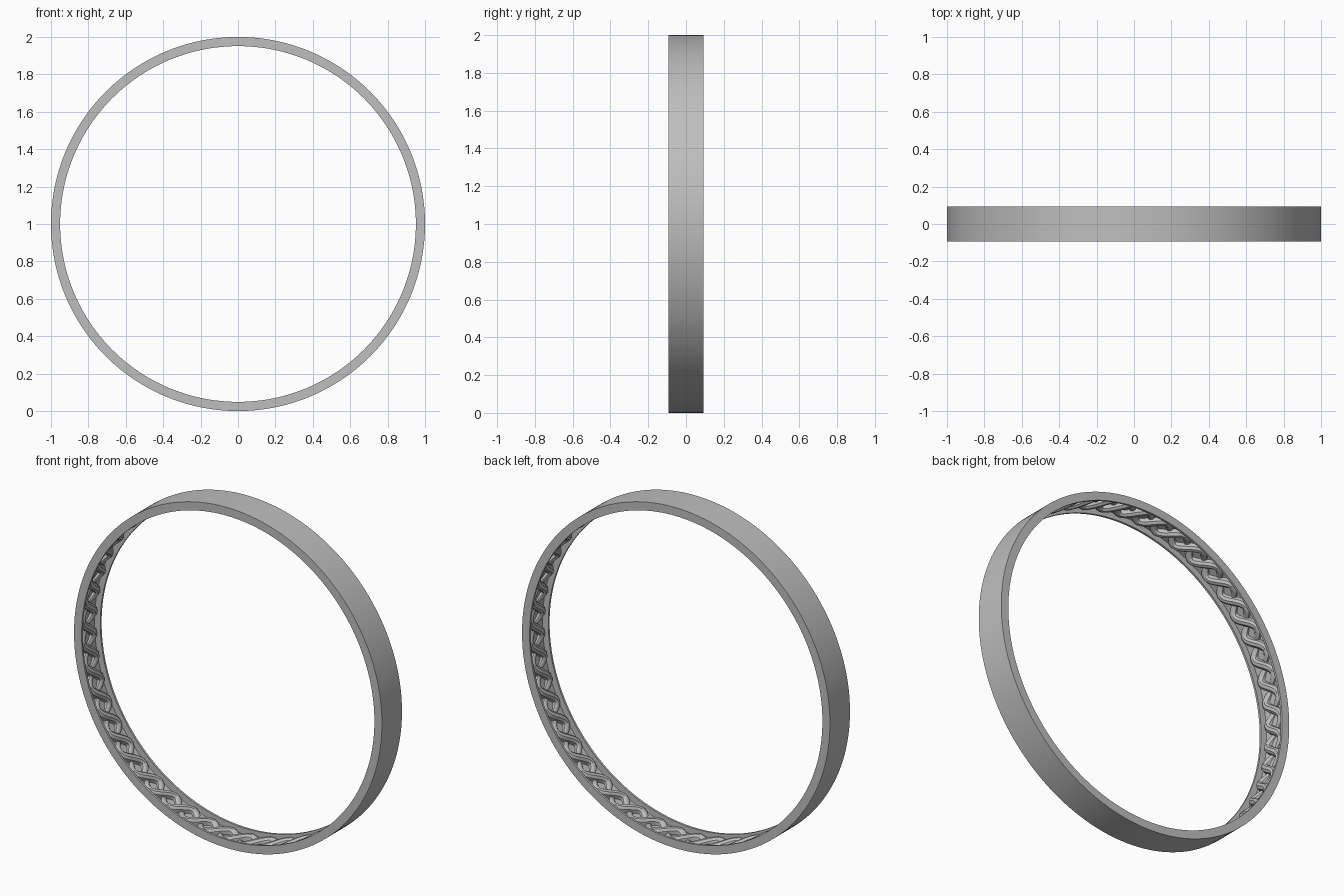
import bpy, bmesh
from math import sin, cos, pi, tau, hypot

cube = bpy.data.objects.get("Cube")
if cube:
    bpy.data.objects.remove(cube)

R_OUT, R_IN, R_FLOOR = 1.0, 0.951, 0.988
HALF_W, RIM = 0.093, 0.012
LINKS, SEGMENTS = 48, 192
PITCH = tau * R_IN / LINKS

metal = bpy.data.materials.new("grey_metal")
metal.use_nodes = True
grey = (0.52, 0.52, 0.52, 1)
metal.diffuse_color = grey
metal.node_tree.nodes["Principled BSDF"].inputs["Base Color"].default_value = grey


def place(angle, y, r):
    """Point on the band: angle around it, y across it, r from its axis."""
    return (r * cos(angle), y, 1 + r * sin(angle))


def skin(bm, rows, closed):
    """Join rows of vertices (each row a closed loop) with quads."""
    n = len(rows[0])
    for i in range(len(rows) if closed else len(rows) - 1):
        a, b = rows[i], rows[(i + 1) % len(rows)]
        for j in range(n):
            k = (j + 1) % n
            bm.faces.new((a[j], a[k], b[k], b[j]))
    if not closed:
        bm.faces.new(rows[0])
        bm.faces.new(rows[-1])


def finish(bm, name, angle):
    bmesh.ops.recalc_face_normals(bm, faces=bm.faces)
    mesh = bpy.data.meshes.new(name)
    bm.to_mesh(mesh)
    bm.free()
    obj = bpy.data.objects.new(name, mesh)
    bpy.context.collection.objects.link(obj)
    mesh.materials.append(metal)
    bpy.ops.object.select_all(action='DESELECT')
    obj.select_set(True)
    bpy.context.view_layer.objects.active = obj
    bpy.ops.object.shade_smooth_by_angle(angle=angle)


# Outer band with a shallow channel between two thin inner rims
inner = HALF_W - RIM
profile = [(-HALF_W, R_OUT), (HALF_W, R_OUT), (HALF_W, R_IN), (inner, R_IN),
           (inner, R_FLOOR), (-inner, R_FLOOR), (-inner, R_IN), (-HALF_W, R_IN)]
bm = bmesh.new()
rows = [[bm.verts.new(place(tau * i / SEGMENTS, y, r)) for y, r in profile]
        for i in range(SEGMENTS)]
skin(bm, rows, True)
finish(bm, "outer_band", pi / 6)

# Interlocking wavy links lining the channel
STEPS, REACH, AMP, HALF_LINK = 16, 0.9 * PITCH, 0.054, 0.024
section = [(-1, 0), (-0.85, 0.7), (-0.35, 1), (0.35, 1), (0.85, 0.7), (1, 0)]
bm = bmesh.new()
for link in range(LINKS):
    rows = []
    for i in range(STEPS + 1):
        t = 2 * i / STEPS - 1
        u, v = REACH * t, AMP * sin(pi * t)
        du, dv = REACH, AMP * pi * cos(pi * t)
        length = hypot(du, dv)
        width = HALF_LINK * (1 - 0.45 * t ** 4)
        top = 0.954 + 0.026 * t * t      # ends dip under the next link
        row = []
        for side, lift in section:
            uu = u - dv / length * width * side
            vv = v + du / length * width * side
            r = 0.993 + (top - 0.993) * lift
            row.append(bm.verts.new(place(tau * link / LINKS + uu / R_IN, vv, r)))
        rows.append(row)
    skin(bm, rows, False)
finish(bm, "chain_links", pi / 5)
